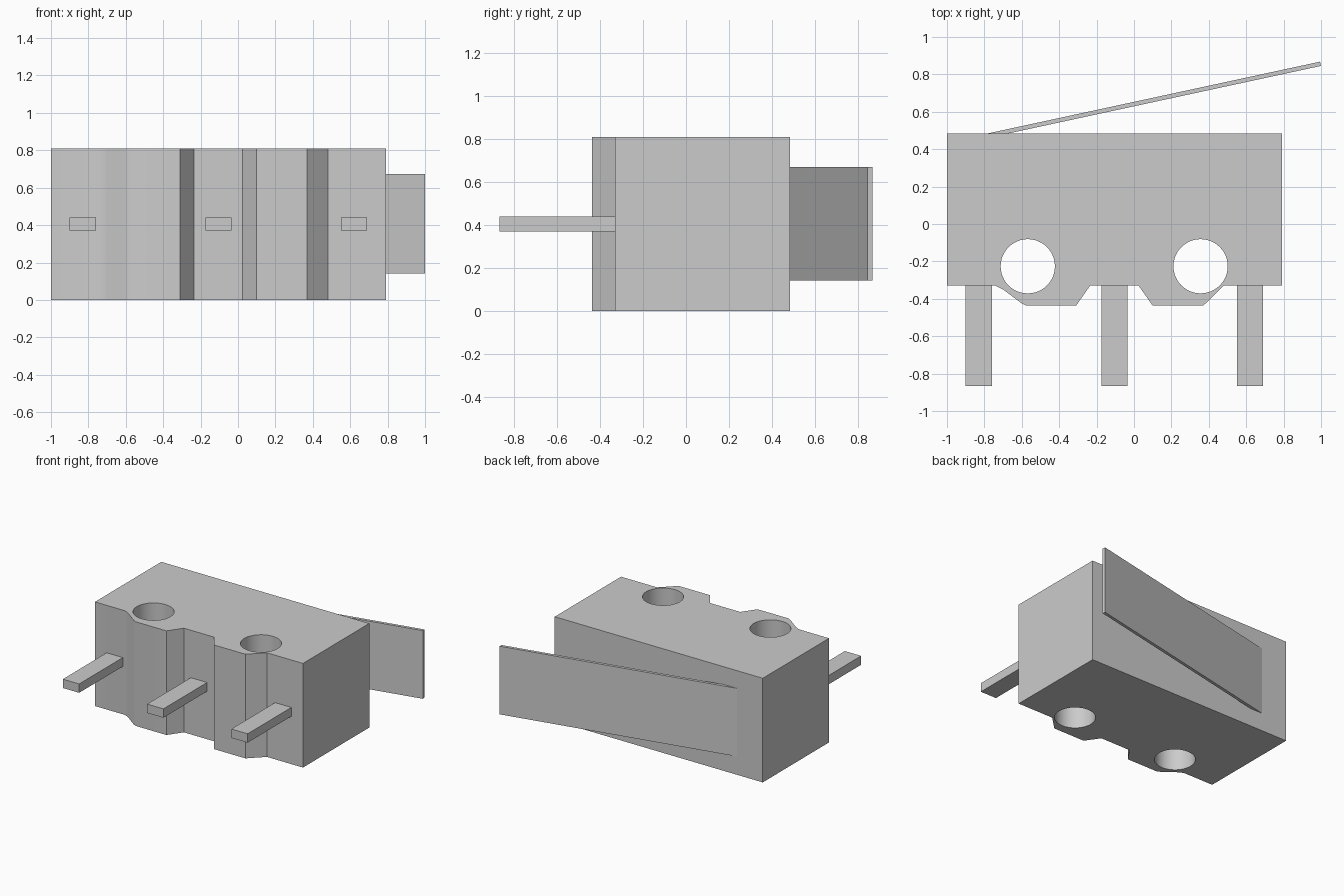
import bpy, bmesh, math
from mathutils import Vector

cube = bpy.data.objects.get("Cube")
if cube:
    bpy.data.objects.remove(cube, do_unlink=True)

# One plain grey for every part
grey = bpy.data.materials.new("plain grey")
grey.use_nodes = True
colour = (0.6, 0.6, 0.6, 1)
grey.diffuse_color = colour
grey.node_tree.nodes["Principled BSDF"].inputs["Base Color"].default_value = colour


def prism(name, loops, bottom, top):
    """Fill closed outlines (later loops are holes) and extrude upward."""
    bm = bmesh.new()
    edges = []
    for loop in loops:
        verts = [bm.verts.new((x, y, bottom)) for x, y in loop]
        for i, v in enumerate(verts):
            edges.append(bm.edges.new((v, verts[(i + 1) % len(verts)])))
    bmesh.ops.triangle_fill(bm, edges=edges, use_beauty=True)
    extruded = bmesh.ops.extrude_face_region(bm, geom=bm.faces[:], use_keep_orig=True)
    moved = [g for g in extruded["geom"] if isinstance(g, bmesh.types.BMVert)]
    bmesh.ops.translate(bm, verts=moved, vec=Vector((0, 0, top - bottom)))
    bmesh.ops.recalc_face_normals(bm, faces=bm.faces)
    mesh = bpy.data.meshes.new(name)
    bm.to_mesh(mesh)
    bm.free()
    mesh.materials.append(grey)
    obj = bpy.data.objects.new(name, mesh)
    bpy.context.collection.objects.link(obj)
    return obj


def circle(cx, cy, r, n=48):
    return [(cx + r * math.cos(math.tau * i / n), cy + r * math.sin(math.tau * i / n))
            for i in range(n)]


def rectangle(x0, x1, y0, y1):
    return [(x0, y0), (x1, y0), (x1, y1), (x0, y1)]


# Housing with two bosses along the front and two mounting holes
outline = [(-1, 0.485), (-1, -0.33), (-0.74, -0.33), (-0.7, -0.35), (-0.6, -0.425),
           (-0.575, -0.437), (-0.31, -0.437), (-0.235, -0.33), (0.025, -0.33),
           (0.1, -0.437), (0.37, -0.437), (0.48, -0.33), (0.79, -0.33), (0.79, 0.485)]
holes = [circle(x, -0.226, 0.145) for x in (-0.568, 0.356)]
housing = prism("housing", [outline] + holes, 0, 0.81)

# Three flat terminals
for side, x in (("right", -0.83), ("middle", -0.105), ("left", 0.62)):
    prism(side + "_terminal", [rectangle(x - 0.07, x + 0.07, -0.867, -0.3)], 0.372, 0.441)

# Slanted lever, its root buried in the back of the housing
lever = prism("lever", [[(-0.83, 0.45), (0.999, 0.845), (0.995, 0.868), (-0.834, 0.473)]],
              0.142, 0.672)

# Smooth hole walls and keep the crisp edges
bpy.ops.object.select_all(action="DESELECT")
housing.select_set(True)
bpy.context.view_layer.objects.active = housing
bpy.ops.object.shade_smooth_by_angle(angle=math.radians(30))
